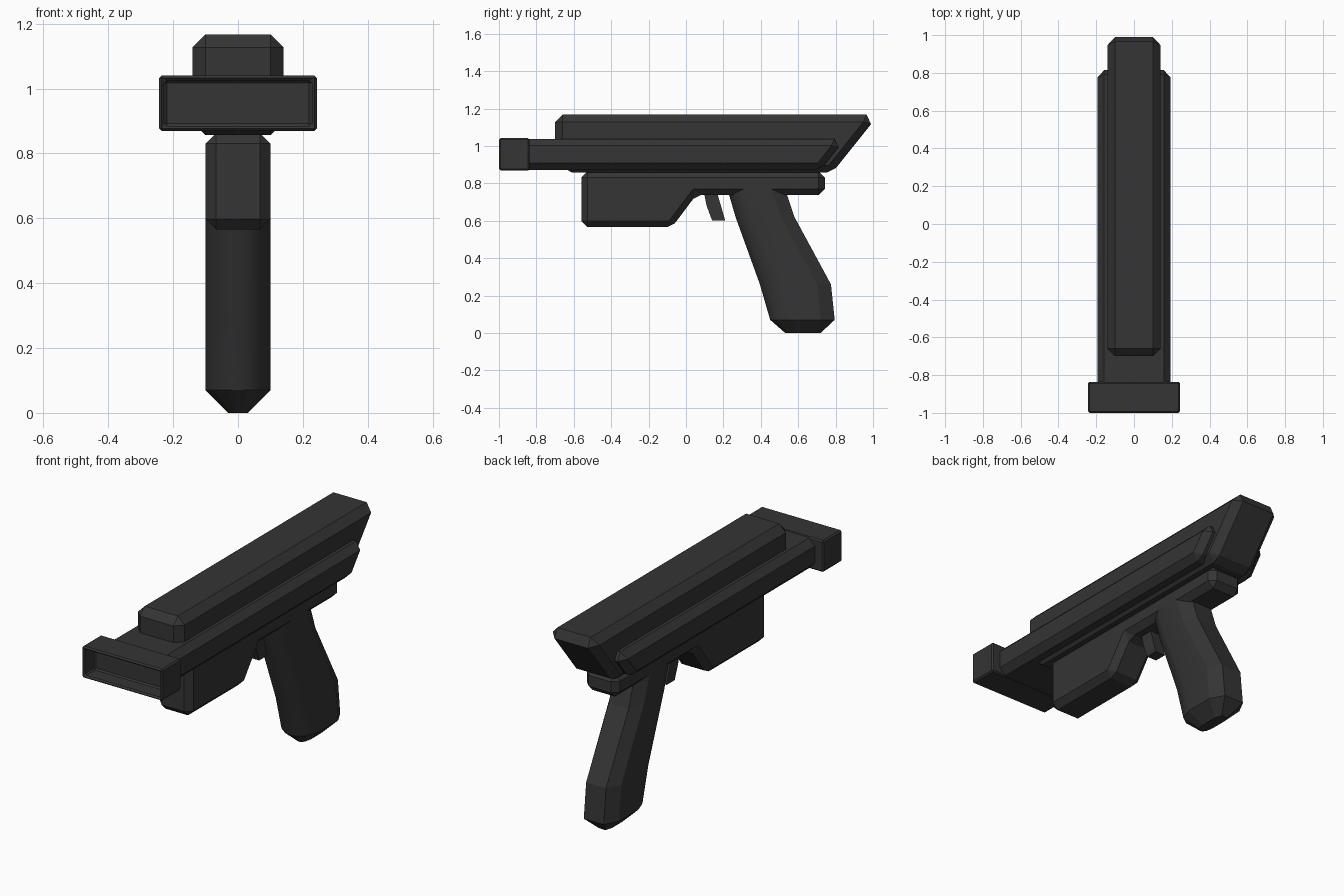
import bpy, bmesh

if "Cube" in bpy.data.objects:
    bpy.data.objects.remove(bpy.data.objects["Cube"])

mat = bpy.data.materials.new("dark_metal")
mat.diffuse_color = (0.035, 0.035, 0.035, 1)
mat.use_nodes = True
mat.node_tree.nodes["Principled BSDF"].inputs["Base Color"].default_value = mat.diffuse_color


def add_object(name, bm, bevel=0):
    bmesh.ops.recalc_face_normals(bm, faces=bm.faces)
    mesh = bpy.data.meshes.new(name)
    bm.to_mesh(mesh)
    bm.free()
    mesh.materials.append(mat)
    obj = bpy.data.objects.new(name, mesh)
    bpy.context.collection.objects.link(obj)
    if bevel:
        mod = obj.modifiers.new("chamfer", 'BEVEL')
        mod.offset_type = 'WIDTH'
        mod.width = bevel
        mod.segments = 1
        mod.limit_method = 'ANGLE'
    return obj


def side_profile(name, pts, half_width, bevel=0):
    """Extrude a (y, z) outline symmetrically across x."""
    bm = bmesh.new()
    left = [bm.verts.new((-half_width, y, z)) for y, z in pts]
    right = [bm.verts.new((half_width, y, z)) for y, z in pts]
    bm.faces.new(left)
    bm.faces.new(right[::-1])
    n = len(pts)
    for i in range(n):
        j = (i + 1) % n
        bm.faces.new((left[i], right[i], right[j], left[j]))
    return add_object(name, bm, bevel)


# Long upper slide with an undercut rear
side_profile("upper_slide", [(-0.70, 1.167), (1.03, 1.167), (0.782, 0.857),
                             (-0.64, 0.857), (-0.70, 0.95)], 0.14, 0.056)

# Wider body around the slide
side_profile("main_body", [(-0.90, 1.037), (0.85, 1.037), (0.72, 0.872),
                           (-0.90, 0.872)], 0.193, 0.05)

# Lower frame with the deep front housing
side_profile("lower_frame", [(-0.56, 0.863), (0.742, 0.863), (0.742, 0.738),
                             (0.055, 0.738), (-0.075, 0.566),
                             (-0.56, 0.566)], 0.10, 0.046)

# Trigger
side_profile("trigger", [(0.09, 0.78), (0.16, 0.78), (0.175, 0.72),
                         (0.21, 0.60), (0.14, 0.60), (0.11, 0.68)], 0.03)

# Muzzle box with a recessed rectangular opening
bm = bmesh.new()
bmesh.ops.create_cube(bm, size=1)
for v in bm.verts:
    v.co = (v.co.x * 0.486, -0.918 + v.co.y * 0.164, 0.955 + v.co.z * 0.172)
front = min(bm.faces, key=lambda f: f.calc_center_median().y)
bmesh.ops.inset_region(bm, faces=[front], thickness=0.022)
hole = bmesh.ops.extrude_discrete_faces(bm, faces=[front])["faces"][0]
for v in hole.verts:
    v.co.y += 0.09
add_object("muzzle_box", bm, 0.011)

# Grip lofted from rings: z, front y, side edge y, back y, width scale
rings = [(0.79, 0.215, 0.45, 0.53, 1), (0.74, 0.23, 0.465, 0.54, 1),
         (0.62, 0.265, 0.51, 0.58, 1), (0.26, 0.395, 0.70, 0.775, 1),
         (0.07, 0.45, 0.72, 0.795, 1), (0.0, 0.53, 0.68, 0.72, 0.3)]
bm = bmesh.new()
loops = []
for z, f, m, b, s in rings:
    d = m - f
    half = [(0.03, f), (0.075, f + 0.12 * d), (0.1, f + 0.38 * d), (0.1, m), (0.06, b)]
    outline = half + [(-x, y) for x, y in half[::-1]]
    loops.append([bm.verts.new((x * s, y, z)) for x, y in outline])
for a, b in zip(loops, loops[1:]):
    for i in range(10):
        j = (i + 1) % 10
        face = bm.faces.new((a[i], a[j], b[j], b[i]))
        # rounded front and sides, faceted back
        face.smooth = i not in (3, 4, 5) and b is not loops[-1]
bm.faces.new(loops[0])
bm.faces.new(loops[-1])
add_object("grip", bm)
